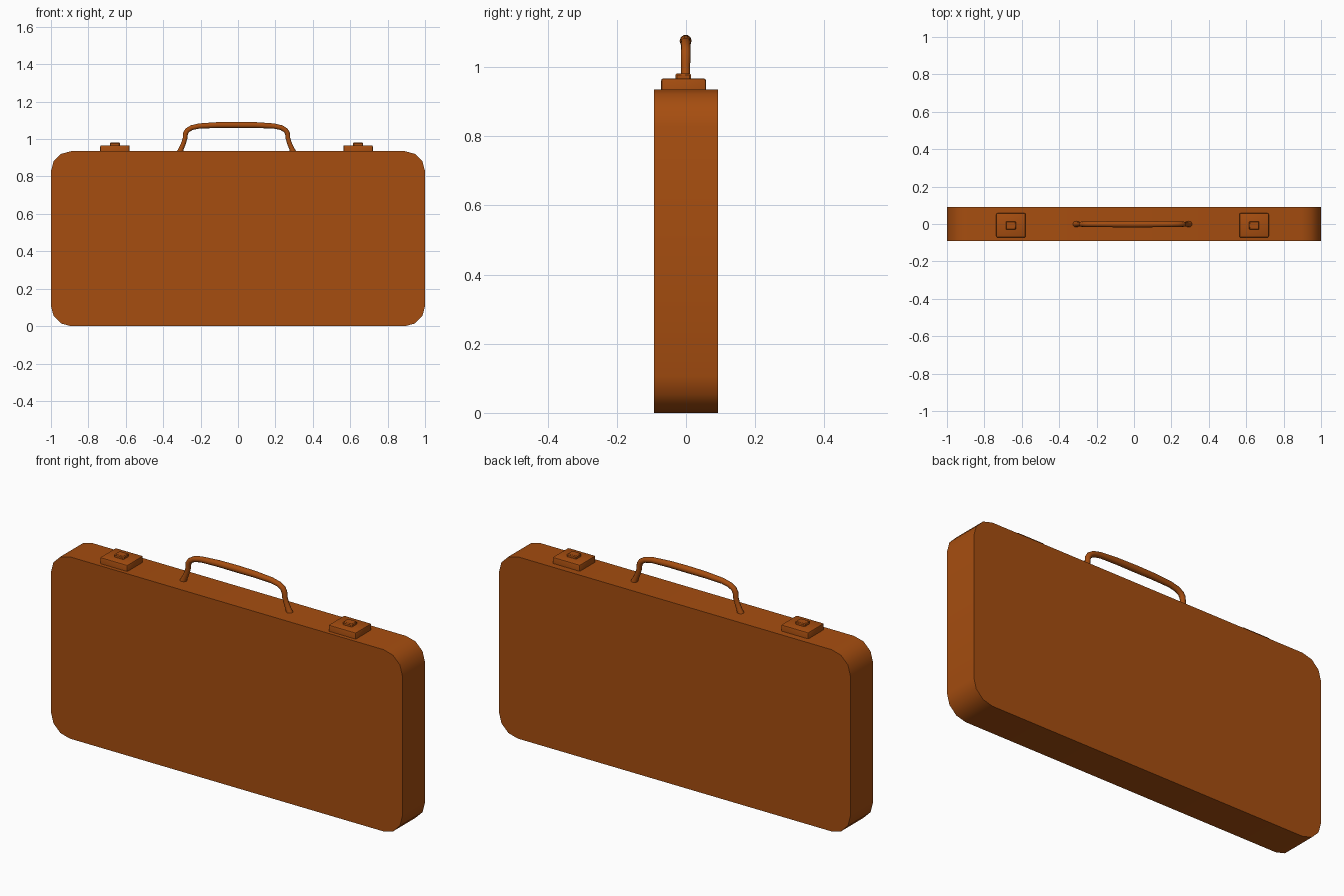
import bpy, bmesh
from math import radians

if "Cube" in bpy.data.objects:
    bpy.data.objects.remove(bpy.data.objects["Cube"])

brown = bpy.data.materials.new("brown_leather")
brown.diffuse_color = (0.38, 0.075, 0.005, 1)
brown.use_nodes = True
brown.node_tree.nodes["Principled BSDF"].inputs["Base Color"].default_value = brown.diffuse_color
OFF = -0.008  # fittings sit slightly off centre


def finish(obj):
    obj.data.materials.append(brown)
    bpy.ops.object.select_all(action='DESELECT')
    obj.select_set(True)
    bpy.context.view_layer.objects.active = obj
    bpy.ops.object.shade_smooth_by_angle(angle=radians(40))


def box(name, center, size, bevel, segments, pick):
    """Box whose edges chosen by pick(edge) are bevelled."""
    bm = bmesh.new()
    bmesh.ops.create_cube(bm, size=1)
    for v in bm.verts:
        v.co = [c + s * p for c, s, p in zip(center, size, v.co)]
    bmesh.ops.bevel(bm, geom=[e for e in bm.edges if pick(e)], offset=bevel,
                    segments=segments, profile=0.5, affect='EDGES')
    bmesh.ops.recalc_face_normals(bm, faces=bm.faces)
    mesh = bpy.data.meshes.new(name)
    bm.to_mesh(mesh)
    bm.free()
    obj = bpy.data.objects.new(name, mesh)
    bpy.context.collection.objects.link(obj)
    finish(obj)


# Case body: four rounded corners, sharp front and back rims
def runs_along_y(e):
    return abs(e.verts[0].co.y - e.verts[1].co.y) > 0.01


box("case_body", (0, 0, 0.4675), (2, 0.184, 0.935), 0.107, 3, runs_along_y)

# Latches: plate with a small button on top
for side, sx in (("left", -0.65), ("right", 0.65)):
    x = sx + OFF
    box(side + "_latch_plate", (x, -0.007, 0.948), (0.157, 0.13, 0.038),
        0.007, 2, lambda e: max(v.co.z for v in e.verts) > 0.95)
    box(side + "_latch_button", (x, -0.008, 0.97), (0.054, 0.045, 0.022),
        0.004, 1, lambda e: max(v.co.z for v in e.verts) > 0.975)

# Handle: tapered tube swept along a mirrored arch (x, z, radius)
half = [(0.304, 0.928, 0.017), (0.294, 0.952, 0.014), (0.283, 0.978, 0.013),
        (0.275, 1.004, 0.013), (0.273, 1.03, 0.014), (0.263, 1.047, 0.014),
        (0.24, 1.061, 0.014), (0.20, 1.070, 0.0145), (0.10, 1.075, 0.0165)]
path = [(-x, z, r) for x, z, r in half] + [(0, 1.0755, 0.0175)] + half[::-1]
curve = bpy.data.curves.new("handle_path", 'CURVE')
curve.dimensions = '3D'
curve.bevel_depth = 1
curve.bevel_resolution = 3
curve.use_fill_caps = True
spline = curve.splines.new('POLY')
spline.points.add(len(path) - 1)
for p, (x, z, r) in zip(spline.points, path):
    p.co = (x + OFF, -0.001, z, 1)
    p.radius = r
handle = bpy.data.objects.new("handle", curve)
bpy.context.collection.objects.link(handle)
bpy.ops.object.select_all(action='DESELECT')
handle.select_set(True)
bpy.context.view_layer.objects.active = handle
bpy.ops.object.convert(target='MESH')
handle = bpy.context.view_layer.objects.active
handle.name = "handle"
finish(handle)
